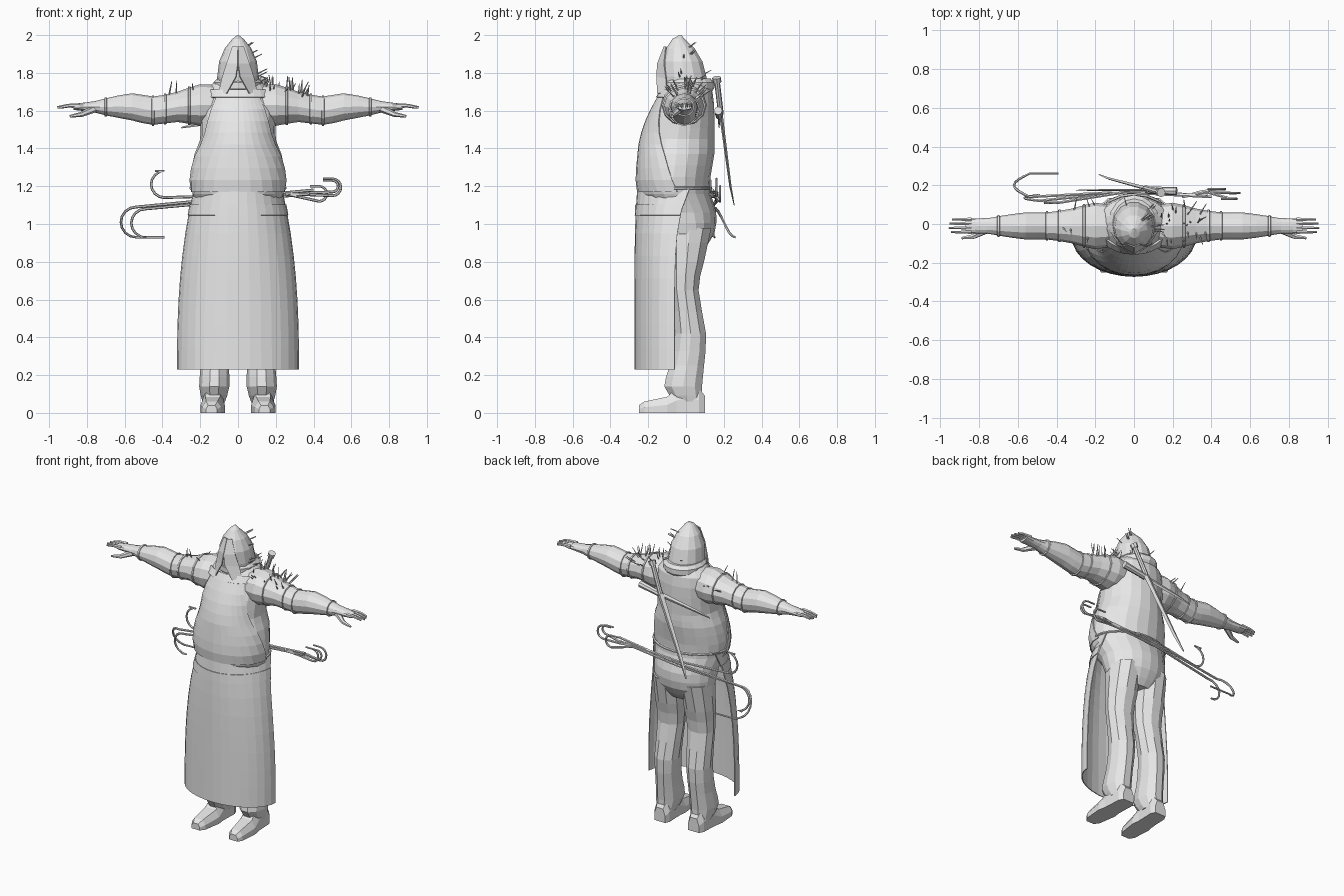
import bpy, bmesh, math, random
from mathutils import Vector

random.seed(4)
cube = bpy.data.objects.get("Cube")
if cube:
    bpy.data.objects.remove(cube)

shade = (.8, .8, .8, 1)
grey = bpy.data.materials.new("plain_grey")
grey.use_nodes = True
grey.diffuse_color = shade
grey.node_tree.nodes["Principled BSDF"].inputs["Base Color"].default_value = shade
SIDES = ((1, "left"), (-1, "right"))


def loft(name, rings, closed=True, thickness=0):
    """Skin a list of point rows; closed rows become capped tubes."""
    bm = bmesh.new()
    rows = [[bm.verts.new(point) for point in ring] for ring in rings]
    count = len(rows[0])
    for lower, upper in zip(rows, rows[1:]):
        for i in range(count if closed else count - 1):
            j = (i + 1) % count
            bm.faces.new((lower[i], lower[j], upper[j], upper[i]))
    if closed:
        bm.faces.new(rows[0][::-1])
        bm.faces.new(rows[-1])
    bmesh.ops.recalc_face_normals(bm, faces=bm.faces)
    mesh = bpy.data.meshes.new(name)
    bm.to_mesh(mesh)
    bm.free()
    mesh.materials.append(grey)
    ob = bpy.data.objects.new(name, mesh)
    bpy.context.collection.objects.link(ob)
    if thickness:
        cloth = ob.modifiers.new("cloth", "SOLIDIFY")
        cloth.thickness = thickness
        cloth.offset = 0


def ellipse(centre, across, along, count):
    centre, across, along = Vector(centre), Vector(across), Vector(along)
    angles = [math.tau * i / count for i in range(count)]
    return [centre + across * math.cos(a) + along * math.sin(a) for a in angles]


def level(height, half, front, back, x=0, count=16):
    """Flat ring between a front and a back depth."""
    return ellipse((x, (back - front) / 2, height), (half, 0, 0), (0, (front + back) / 2, 0), count)


def smooth(keys, steps=2):
    """Fill in extra rows between the key rows with a flowing curve."""
    keys = [Vector(key) for key in keys]
    keys = [keys[0]] + keys + [keys[-1]]
    out = []
    for a, b, c, d in zip(keys, keys[1:], keys[2:], keys[3:]):
        for step in range(steps):
            t = step / steps
            into, leave = (c - a) / 2, (d - b) / 2
            out.append(b + into * t + (3 * (c - b) - 2 * into - leave) * t ** 2
                       + (2 * (b - c) + into + leave) * t ** 3)
    return out + [keys[-1]]


def tube(name, path, start, end, count=6, flat=1):
    """Tapering rod along a path; flat squeezes it into a blade."""
    path = [Vector(point) for point in path]
    last = len(path) - 1
    rings = []
    for i, point in enumerate(path):
        way = (path[min(i + 1, last)] - path[max(i - 1, 0)]).normalized()
        guide = Vector((0, 1, 0)) if abs(way.y) < .9 else Vector((1, 0, 0))
        across = way.cross(guide).normalized()
        radius = start + (end - start) * i / last
        rings.append(ellipse(point, across * radius, way.cross(across) * radius * flat, count))
    loft(name, rings)


# Torso: height, half width, front, back
body = smooth([(.86, .13, .07, .09), (.95, .2, .13, .15), (1.06, .21, .18, .16),
               (1.16, .24, .25, .13), (1.25, .25, .26, .13), (1.37, .23, .25, .15),
               (1.45, .2, .24, .15), (1.57, .2, .2, .15), (1.7, .18, .13, .14), (1.78, .08, .08, .09)])
loft("torso", [level(*row, count=20) for row in body])


def on_body(height, degrees, grow=1.02):
    """Point just outside the torso; zero degrees faces front."""
    for a, b in zip(body, body[1:]):
        if a[0] <= height <= b[0]:
            row = a.lerp(b, (height - a[0]) / (b[0] - a[0]))
    _, half, front, back = row
    angle = math.radians(degrees)
    return Vector((half * grow * math.sin(angle),
                   (back - front) / 2 - (front + back) / 2 * grow * math.cos(angle), height))


# Apron bib, neck band and waist tie
bib = []
for i in range(9):
    t = i / 8
    bib.append([on_body(1.17 + t / 2, (95 - 58 * t) * k / 6) for k in range(-6, 7)])
loft("apron_bib", bib, False, .006)
loft("neck_band", [[on_body(z, 13 * k, 1.05) for k in range(-6, 7)] for z in (1.67, 1.71)], False, .01)
tube("apron_tie", [on_body(1.19, angle) for angle in range(90, 271, 15)], .008, .008)


def skirt_row(t, grow=0):
    """Curved front row; t runs from the hem to the waist."""
    half = .32 - .09 * t ** 2.5 + grow
    front = .27 - .015 * t ** 6 + grow
    edge = .06 - .08 * t ** 6
    return [(half * math.sin(math.pi * k / 16), -edge - (front - edge) * math.cos(math.pi * k / 16),
             .23 + .96 * t) for k in range(-8, 9)]


loft("apron_skirt", [skirt_row(i / 8) for i in range(9)], False, .006)
loft("apron_band", [skirt_row(t, .004) for t in (.85, .91)], False, .006)

# Pointed hood with a rolled collar: height, radius, backward shift
hood = [(1.68, .11, .01), (1.78, .11, -.01), (1.86, .1, -.02), (1.93, .07, -.03), (1.98, .03, -.04), (2, .005, -.03)]
loft("hood", [level(z, r, r * 1.1 - shift, r * 1.1 + shift, count=14) for z, r, shift in hood])
loft("hood_roll", [level(z, r, r, r + .02) for z, r in ((1.69, .11), (1.72, .13), (1.75, .13), (1.77, .11))])

# Face cloth parting below the nose
for side, word in SIDES:
    ridge = [(0, -.115, 1.94), (0, -.15, 1.85), (side * .01, -.155, 1.78), (side * .06, -.15, 1.69)]
    outer = [(side * .03, -.105, 1.94), (side * .06, -.115, 1.85), (side * .085, -.105, 1.77), (side * .1, -.1, 1.7)]
    loft(word + "_face_cloth", [ridge, outer], False, .006)

# Arm: distance out, height, half height, half depth
arm = smooth([(.1, 1.63, .1, .1), (.2, 1.63, .11, .12), (.32, 1.62, .08, .09), (.45, 1.6, .075, .07),
              (.56, 1.62, .072, .07), (.7, 1.62, .045, .05), (.76, 1.62, .03, .04), (.87, 1.62, .016, .04)])
# Leg: height, half width, front, back
leg = smooth([(.06, .06, .06, .09), (.14, .08, .12, .09), (.25, .075, .09, .1), (.42, .08, .06, .11),
              (.65, .09, .08, .07), (.8, .1, .09, .1), (.98, .1, .1, .14)])
# Boot: depth, half width, top
boot = [(-.25, .03, .04), (-.22, .05, .06), (-.1, .064, .085), (-.05, .056, .13), (.01, .055, .16),
        (.07, .055, .13), (.1, .04, .09)]

for side, word in SIDES:
    def arm_ring(row, grow=0, shift=0):
        x, z, tall, deep = row
        return ellipse((side * (x + shift), -.01, z), (0, deep + grow, 0), (0, 0, tall + grow), 12)

    loft(word + "_arm", [arm_ring(row) for row in arm])
    # Sleeve, elbow and wrist bands
    for place, row in zip(("armhole", "sleeve", "elbow", "wrist"), (arm[3], arm[5], arm[6], arm[10])):
        loft(f"{word}_{place}_band", [arm_ring(row, grow, shift) for grow, shift in
                                      ((-.01, -.01), (.006, -.005), (.006, .005), (-.01, .01))])
    # Hand
    for k in range(4):
        y = .022 * k - .042
        tip = .96 - .012 * abs(k - 1.3)
        tube(f"{word}_finger_{k}", [(side * .84, y, 1.627), (side * .9, y, 1.626), (side * tip, y, 1.617)],
             .013, .007, flat=.8)
    tube(word + "_thumb", [(side * .76, -.03, 1.61), (side * .83, -.065, 1.58), (side * .89, -.073, 1.57)], .02, .007)
    # Trouser leg and boot
    loft(word + "_trouser_leg", [level(*row, side * (.13 - .03 * row[0]), 10) for row in leg])
    soles = []
    for y, half, top in boot:
        middle = side * (.13 - y / 25)
        outline = ((-1, 0), (-1, .5), (-.6, 1), (.6, 1), (1, .5), (1, 0))
        soles.append([(middle + half * across, y, top * up) for across, up in outline])
    loft(word + "_boot", soles)


def hook(name, start, bend, radius, turn, tail, drift):
    """Rod to the bend, then a half circle up or down and a straight tail."""
    start, bend = Vector(start), Vector(bend)
    middle = (start + bend) / 2
    middle.y = max(middle.y, .165)
    out = math.copysign(1, bend.x - start.x)
    path = [start, middle, bend]
    for k in range(1, 9):
        a = math.pi * k / 8
        path.append(bend + Vector((out * radius * math.sin(a), drift * k / 8, turn * radius * (1 - math.cos(a)))))
    path.append(path[-1] - Vector((out * tail, 0, 0)))
    tube(name, path, .008, .006)


# Long hooked poles slung across the back, with a three-claw grapple
hook("large_hook", (.4, .14, 1.18), (-.54, .14, 1.09), .08, -1, .15, .12)
hook("middle_hook", (.38, .15, 1.16), (-.49, .12, 1.08), .075, -1, -.03, .03)
hook("upper_hook", (.3, .15, 1.16), (-.39, .11, 1.14), .07, 1, -.05, 0)
for k, (bend, radius) in enumerate((((.5, .16, 1.15), .045), ((.5, .13, 1.17), .03), ((.43, .18, 1.12), .04))):
    hook(f"grapple_claw_{k}", (.25, .14, 1.16), bend, radius, 1, .05, .03 * (bend[1] - .15))

# Long blade with handle, and a short knife, on the back
guard, pommel = Vector((.06, .185, 1.58)), Vector((.13, .165, 1.75))
tube("blade", [guard, (-.13, .235, 1.2), (-.18, .255, 1.1)], .024, .006, 4, .4)
tube("blade_handle", [pommel, guard], .015, .015, 8)
tube("blade_pommel", [pommel, pommel.lerp(guard, -.15)], .022, .024, 8)
hilt = (.06, .175, 1.57)
tube("knife_handle", [(.22, .17, 1.6), hilt], .022, .018, 8)
tube("knife_blade", [hilt, (-.2, .175, 1.53), (-.3, .175, 1.51)], .018, .004, 4, .4)


def nail(name, base, direction):
    base, direction = Vector(base), Vector(direction).normalized()
    tube(name, [base - direction * .02, base + direction * .055], .005, .002, 4)


# Nails in the shoulders and hood
for word, side, total in (("left", 1, 26), ("right", -1, 6)):
    for k in range(total):
        x, a = random.uniform(.13, .37), random.uniform(-1, 1.2)
        high = 1.61 + (.125 - .2 * max(0, x - .22)) * math.cos(a)
        nail(f"{word}_shoulder_nail_{k}", (side * x, .095 * math.sin(a), high),
             (side * random.uniform(-.2, .6), math.sin(a), math.cos(a)))
for k in range(12):
    z, a = random.uniform(1.74, 1.94), random.uniform(-.3, 1.9)
    radius = .108 - .4 * max(0, z - 1.8)
    nail(f"hood_nail_{k}", (radius * math.cos(a), radius * math.sin(a) - .015, z), (math.cos(a), math.sin(a), .5))
